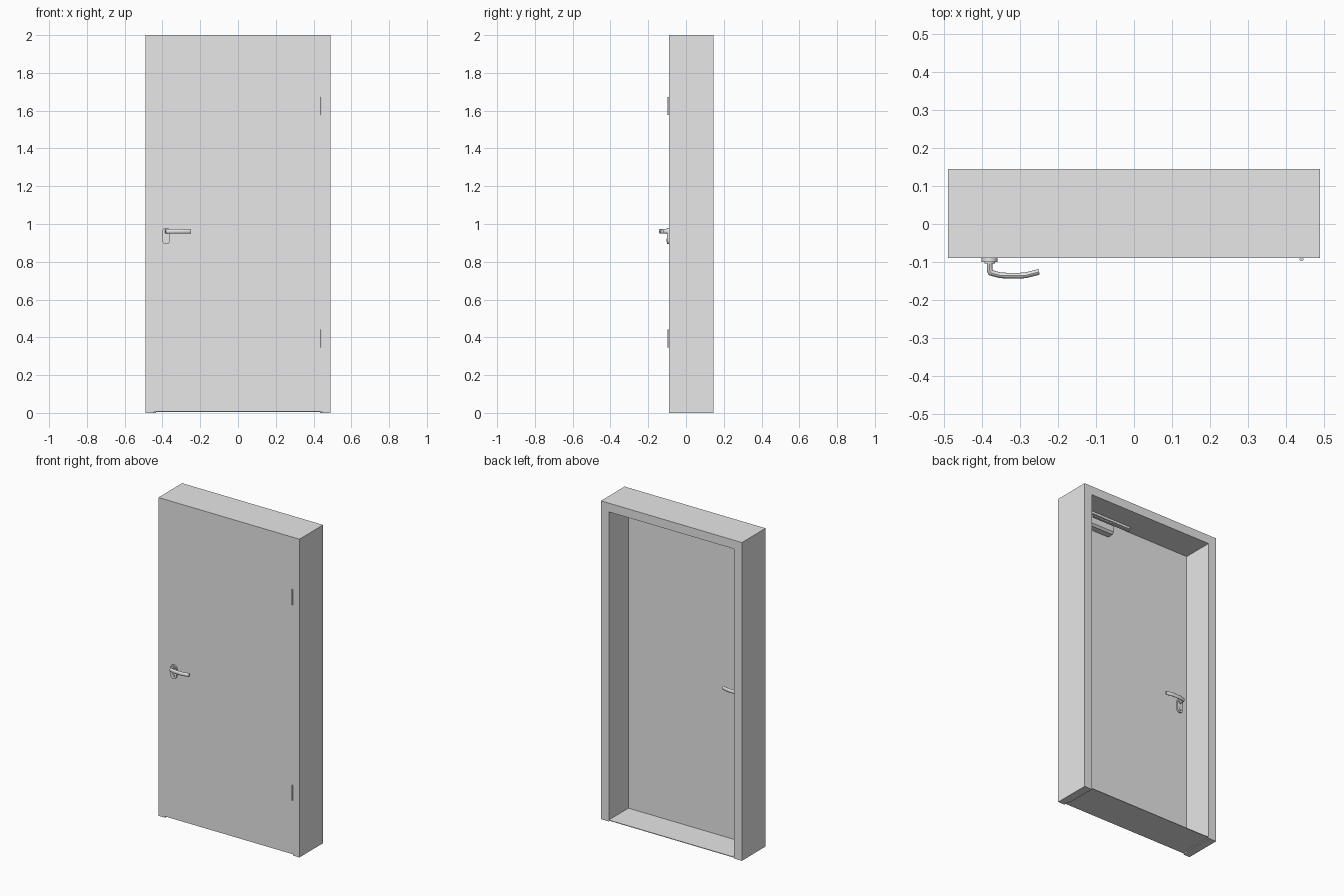
import bpy, bmesh, math
from mathutils import Vector

if "Cube" in bpy.data.objects:
    bpy.data.objects.remove(bpy.data.objects["Cube"])

grey = bpy.data.materials.new("light_grey")
grey.diffuse_color = (0.8, 0.8, 0.8, 1)
grey.use_nodes = True
grey.node_tree.nodes["Principled BSDF"].inputs["Base Color"].default_value = grey.diffuse_color


def finish(name, bm, smooth=False):
    bmesh.ops.recalc_face_normals(bm, faces=bm.faces)
    me = bpy.data.meshes.new(name)
    bm.to_mesh(me)
    bm.free()
    me.materials.append(grey)
    ob = bpy.data.objects.new(name, me)
    bpy.context.collection.objects.link(ob)
    if smooth:
        bpy.ops.object.select_all(action='DESELECT')
        ob.select_set(True)
        bpy.context.view_layer.objects.active = ob
        bpy.ops.object.shade_smooth_by_angle(angle=math.radians(35))
    return ob


def prism(name, points, offset, smooth=False):
    """Extrude a flat outline of 3D points along an offset."""
    bm = bmesh.new()
    face = bm.faces.new([bm.verts.new(p) for p in points])
    new = bmesh.ops.extrude_face_region(bm, geom=[face])["geom"]
    bmesh.ops.translate(bm, vec=offset, verts=[v for v in new if isinstance(v, bmesh.types.BMVert)])
    return finish(name, bm, smooth)


def box(name, x0, x1, y0, y1, z0, z1):
    return prism(name, [(x0, y0, z0), (x1, y0, z0), (x1, y1, z0), (x0, y1, z0)], (0, 0, z1 - z0))


def circle(n, r):
    return [(r * math.cos(2 * math.pi * i / n), r * math.sin(2 * math.pi * i / n)) for i in range(n)]


def sweep(name, path, half_w, half_h, n=16):
    """Sweep an elliptical section along a path lying in the xy plane."""
    bm = bmesh.new()
    path = [Vector(p) for p in path]
    rings = []
    for i, p in enumerate(path):
        before = (p - path[i - 1]).normalized() if i else None
        after = (path[i + 1] - p).normalized() if i < len(path) - 1 else None
        tangent = ((before or after) + (after or before)).normalized()
        side = Vector((-tangent.y, tangent.x, 0))
        stretch = 1 / max(0.6, tangent.dot(after or before))
        rings.append([bm.verts.new(p + side * a * half_w * stretch + Vector((0, 0, b * half_h)))
                      for a, b in circle(n, 1)])
    for r0, r1 in zip(rings, rings[1:]):
        for k in range(n):
            bm.faces.new((r0[k], r0[(k + 1) % n], r1[(k + 1) % n], r1[k]))
    bm.faces.new(rings[0])
    bm.faces.new(rings[-1])
    return finish(name, bm, True)


FRONT, BACK, LEAF_BACK = -0.09, 0.145, -0.05
OUT, REBATE, INNER = 0.49, 0.444, 0.435

# Rebated frame profile: (distance from the outer edge, y)
profile = [(0, FRONT), (OUT - REBATE, FRONT), (OUT - REBATE, LEAF_BACK),
           (OUT - INNER, LEAF_BACK), (OUT - INNER, BACK), (0, BACK)]
for name, s in (("left_jamb", -1), ("right_jamb", 1)):
    prism(name, [(s * (OUT - d), y, 0) for d, y in profile], (0, 0, 2 - (OUT - INNER)))
# The head covers the top, its rebate hanging just above the leaf
box("frame_head", -OUT, OUT, FRONT, BACK, 2 - (OUT - INNER), 2)
box("sill", -INNER, INNER, LEAF_BACK, BACK, 0.005, 0.009)

# Door leaf
box("door_leaf", -REBATE, REBATE, FRONT, LEAF_BACK, 0.008, 2 - (OUT - INNER))

# Hinge barrels
for name, z in (("lower_hinge", 0.347), ("upper_hinge", 1.577)):
    prism(name, [(0.441 + a, -0.0925 + b, z) for a, b in circle(16, 0.005)], (0, 0, 0.095), True)

# Handle set on each side: rounded plate, lock cylinder, lever
HX = -0.38
for side, y0, s in (("front", FRONT, -1), ("back", LEAF_BACK, 1)):
    r = 0.021
    plate = []
    for i in range(24):
        a = math.pi * i / 23 * 2
        zc = 0.959 if i < 12 else 0.914
        a = math.pi * (i if i < 12 else i - 1) / 11
        plate.append((HX + r * math.cos(a), y0, zc + r * math.sin(a)))
    prism(side + "_handle_plate", plate, (0, s * 0.01, 0), True)
    prism(side + "_lock_cylinder", [(HX + a, y0, 0.914 + b) for a, b in circle(16, 0.009)],
          (0, s * 0.014, 0), True)
    prism(side + "_handle_collar", [(HX + a, y0, 0.961 + b) for a, b in circle(20, 0.014)],
          (0, s * 0.014, 0), True)
    pts = [(HX, 0.008), (HX, 0.032), (HX + 0.003, 0.038), (HX + 0.012, 0.041), (-0.352, 0.045),
           (-0.335, 0.046), (-0.30, 0.046), (-0.285, 0.045), (-0.25, 0.036)]
    sweep(side + "_lever", [(x, y0 + s * d, 0.962) for x, d in pts], 0.0075, 0.012)

# Door closer on the inside: chamfered body, spindle, arm and bracket
section = [(LEAF_BACK, 1.856), (-0.012, 1.856), (0.0, 1.868), (0.0, 1.908), (LEAF_BACK, 1.908)]
prism("closer_body", [(0.15, y, z) for y, z in section], (0.23, 0, 0))
prism("closer_spindle", [(0.30 + a, -0.02 + b, 1.905) for a, b in circle(16, 0.01)], (0, 0, 0.025), True)
prism("closer_arm", [(0.31, -0.025, 1.922), (0.31, -0.007, 1.922), (0.03, 0.0, 1.922), (0.03, -0.018, 1.922)],
      (0, 0, 0.007))
box("closer_rail", 0.03, 0.33, -0.022, 0.002, 1.93, 1.945)
